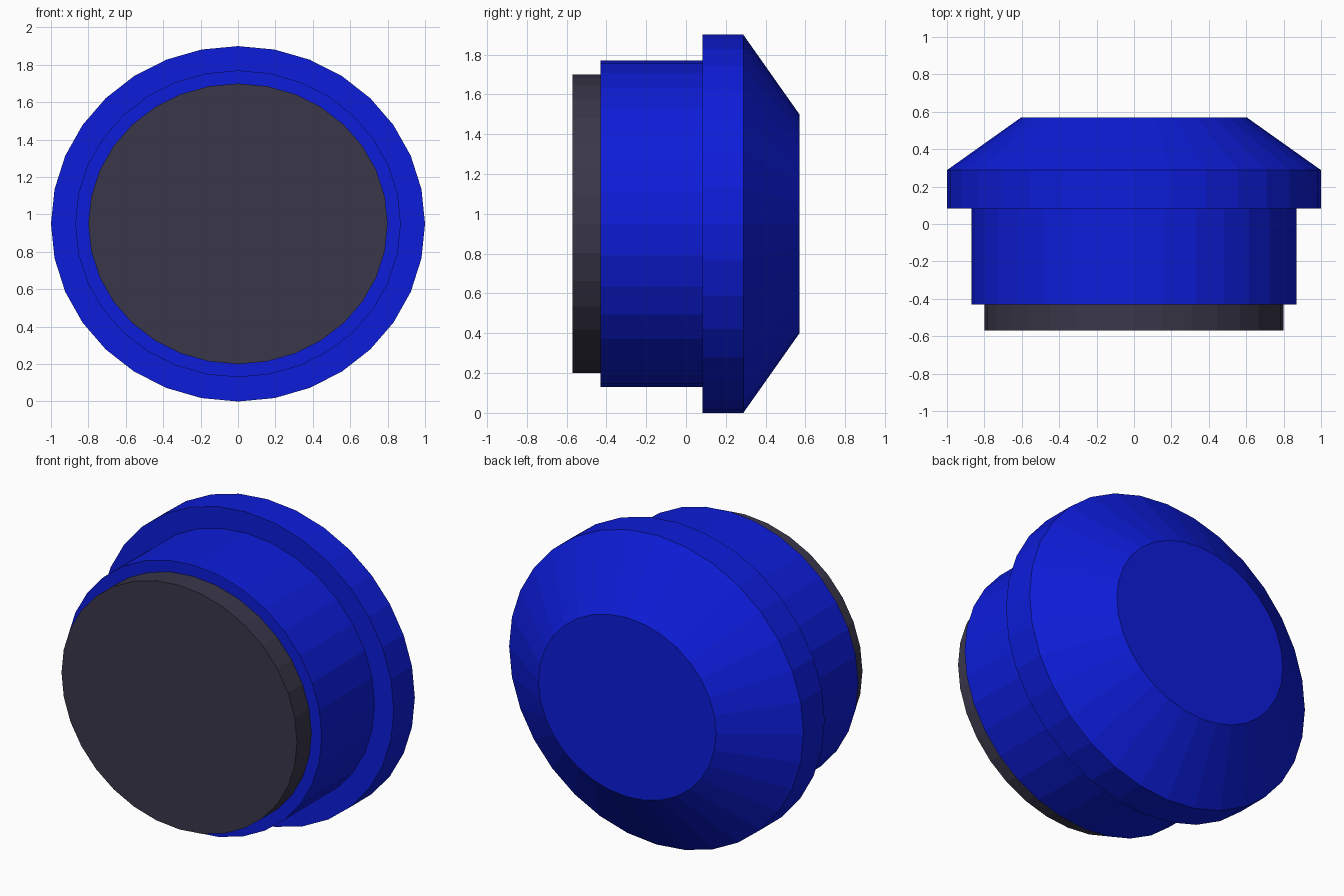
import bpy, bmesh, math

if "Cube" in bpy.data.objects:
    bpy.data.objects.remove(bpy.data.objects["Cube"])

SIDES = 32
CENTRE_Z = 0.95


def material(name, colour):
    m = bpy.data.materials.new(name)
    m.diffuse_color = (*colour, 1.0)
    m.use_nodes = True
    m.node_tree.nodes["Principled BSDF"].inputs["Base Color"].default_value = m.diffuse_color
    return m


def loft(name, profile, mat, cap_first=False, cap_last=False):
    """Skin oval rings given as (y, half width, half height)."""
    bm = bmesh.new()
    rings = []
    for y, rx, rz in profile:
        ring = []
        for i in range(SIDES):
            a = 2 * math.pi * i / SIDES
            ring.append(bm.verts.new((rx * math.cos(a), y, CENTRE_Z + rz * math.sin(a))))
        rings.append(ring)
    for r0, r1 in zip(rings, rings[1:]):
        for i in range(SIDES):
            j = (i + 1) % SIDES
            bm.faces.new((r0[i], r0[j], r1[j], r1[i]))
    # Rings run counter-clockwise seen from the front (-y)
    if cap_first:
        bm.faces.new(rings[0])
    if cap_last:
        bm.faces.new(rings[-1][::-1])
    for f in bm.faces:
        f.normal_update()
    # Make the side walls agree with the outward caps
    bmesh.ops.recalc_face_normals(bm, faces=bm.faces[:])
    mesh = bpy.data.meshes.new(name)
    bm.to_mesh(mesh)
    bm.free()
    mesh.materials.append(mat)
    obj = bpy.data.objects.new(name, mesh)
    bpy.context.collection.objects.link(obj)
    return obj


blue = material("blue", (0.004, 0.012, 0.70))
dark = material("dark_grey", (0.042, 0.038, 0.067))

# Dark front disc
loft("front_disc", [(-0.57, 0.80, 0.75), (-0.43, 0.80, 0.75)], dark, cap_first=True)

# Blue housing: barrel, wider rim, tapered back
loft("housing", [
    (-0.43, 0.80, 0.75),
    (-0.43, 0.87, 0.82),
    (0.083, 0.87, 0.82),
    (0.083, 1.00, 0.95),
    (0.288, 1.00, 0.95),
    (0.57, 0.603, 0.55),
], blue, cap_last=True)
